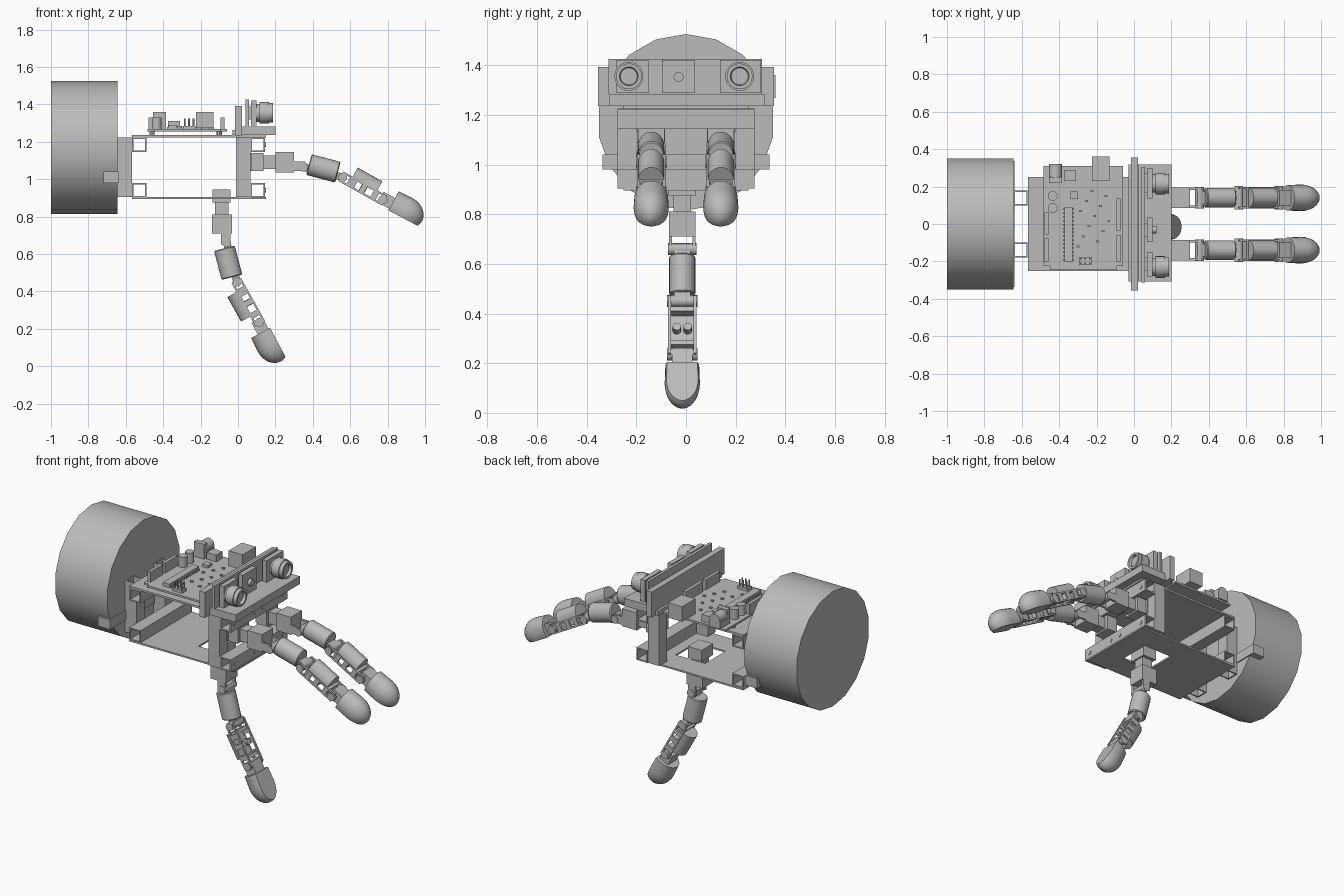
import bpy, bmesh, math
from mathutils import Matrix, Vector

if "Cube" in bpy.data.objects:
    bpy.data.objects.remove(bpy.data.objects["Cube"])

grey = bpy.data.materials.new("plain grey")
grey.use_nodes = True
grey.diffuse_color = (0.5, 0.5, 0.5, 1)
grey.node_tree.nodes["Principled BSDF"].inputs["Base Color"].default_value = (0.5, 0.5, 0.5, 1)

I = Matrix.Identity(4)
T = Matrix.Translation
TO_Z = Matrix.Rotation(-math.pi / 2, 4, 'Y')
TO_Y = Matrix.Rotation(math.pi / 2, 4, 'Z')


def box(bm, x, y, z, m=I):
    """Box from three (low, high) ranges."""
    size = [b - a for a, b in (x, y, z)]
    mid = [(a + b) / 2 for a, b in (x, y, z)]
    bmesh.ops.create_cube(bm, size=1, matrix=m @ T(mid) @ Matrix.Diagonal((*size, 1)))


def lathe(bm, profile, m=I, segs=20, wy=1, wz=1, cut=None):
    """Revolve (along, radius) points round X; optionally slice flat at a height."""
    part = bmesh.new()
    rings = []
    for u, r in profile:
        rings.append([part.verts.new((u, r * wy * math.sin(2 * math.pi * i / segs),
                                      r * wz * math.cos(2 * math.pi * i / segs)))
                      for i in range(segs)])
    for a, b in zip(rings, rings[1:]):
        for i in range(segs):
            j = (i + 1) % segs
            part.faces.new((a[i], a[j], b[j], b[i]))
    part.faces.new(rings[0])
    part.faces.new(rings[-1])
    if cut is not None:
        bmesh.ops.bisect_plane(part, geom=part.verts[:] + part.edges[:] + part.faces[:],
                               plane_co=(0, 0, cut), plane_no=(0, 0, -1), clear_outer=True)
        bmesh.ops.holes_fill(part, edges=[e for e in part.edges if e.is_boundary])
    part.transform(m)
    temp = bpy.data.meshes.new("temp")
    part.to_mesh(temp)
    part.free()
    bm.from_mesh(temp)
    bpy.data.meshes.remove(temp)


def rod(bm, r, a, b, m=I, segs=16):
    lathe(bm, [(a, r), (b, r)], m, segs)


def tube(bm, x, y, z, axis, t=0.008):
    """Hollow square tube running along one axis."""
    dims = [x, y, z]
    p, q = [i for i in range(3) if i != axis]
    for i, j in ((p, q), (q, p)):
        lo, hi = dims[i]
        for wall in ((lo, lo + t), (hi - t, hi)):
            d = list(dims)
            d[i] = wall
            if i == q:
                d[j] = (dims[j][0] + t, dims[j][1] - t)
            box(bm, *d)


def finish(bm, name):
    bmesh.ops.recalc_face_normals(bm, faces=bm.faces[:])
    for f in bm.faces:
        f.smooth = True
    for e in bm.edges:
        e.smooth = e.calc_face_angle(0) < math.radians(32)
    mesh = bpy.data.meshes.new(name)
    bm.to_mesh(mesh)
    bm.free()
    mesh.materials.append(grey)
    bpy.context.collection.objects.link(bpy.data.objects.new(name, mesh))


# Forearm drum with a cross bar let into its face
bm = bmesh.new()
rod(bm, 0.355, -1, -0.645, T((0, 0, 1.17)), 18)
finish(bm, "forearm_drum")
bm = bmesh.new()
box(bm, (-0.72, -0.638), (-0.337, 0.337), (0.98, 1.04))
finish(bm, "drum_cross_bar")

# Frame of square tubes
bm = bmesh.new()
for s in (-1, 1):
    tube(bm, (-0.645, -0.567), (s * 0.14 - 0.04, s * 0.14 + 0.04), (0.905, 1.222), 2)
    box(bm, (-0.01, 0.068), (s * 0.237 - 0.038, s * 0.237 + 0.038), (0.905, 1.225))
for z in (0.903, 1.146):
    tube(bm, (-0.566, -0.49), (-0.25, 0.25), (z, z + 0.076), 1)
    tube(bm, (0.068, 0.145), (-0.276, 0.276), (z, z + 0.076), 1)
    for y in (-0.235, -0.04, 0.04, 0.235):
        rod(bm, 0.013, 0.145, 0.149, T((0, y, z + 0.038)))
finish(bm, "frame_tubes")

# Plates; the lower one has a window for the thumb
bm = bmesh.new()
box(bm, (-0.566, 0.15), (-0.252, 0.252), (1.224, 1.236))
finish(bm, "top_plate")
bm = bmesh.new()
low = (0.895, 0.905)
box(bm, (-0.566, -0.2), (-0.252, 0.252), low)
box(bm, (0, 0.15), (-0.252, 0.252), low)
for s in (-1, 1):
    box(bm, (-0.2, 0), sorted((s * 0.1, s * 0.252)), low)
finish(bm, "bottom_plate")

# Circuit board and its components
bm = bmesh.new()
box(bm, (-0.485, -0.06), (-0.225, 0.31), (1.256, 1.268))
box(bm, (-0.45, -0.09), (-0.245, -0.225), (1.256, 1.268))
for x in (-0.46, -0.1):
    for y in (-0.2, 0.2):
        rod(bm, 0.014, 1.235, 1.257, T((x, y, 0)) @ TO_Z, 8)
finish(bm, "circuit_board")

bm = bmesh.new()
top = 1.268
box(bm, (-0.225, -0.13), (0.23, 0.36), (top, 1.36))
box(bm, (-0.455, -0.385), (0.22, 0.25), (top, 1.36))
box(bm, (-0.455, -0.385), (0.25, 0.32), (top, 1.31))
rod(bm, 0.035, 0.25, 0.32, T((-0.42, 0, 1.318)) @ TO_Y)
box(bm, (-0.375, -0.31), (0.23, 0.29), (top, 1.31))
box(bm, (-0.34, -0.3), (0.135, 0.175), (top, 1.285))
for y in (0.085, 0.15):
    rod(bm, 0.026, top, 1.33, T((-0.435, y, 0)) @ TO_Z)
box(bm, (-0.372, -0.328), (-0.2, 0.09), (top, 1.29))
for i in range(14):
    y = -0.19 + i * 0.0207
    box(bm, (-0.38, -0.32), (y - 0.004, y + 0.004), (top, 1.278))
for x, spans in ((-0.468, ((-0.2, -0.075), (-0.055, 0.065))),
                 (-0.083, ((-0.2, -0.06), (-0.035, 0.135)))):
    for span in spans:
        box(bm, (x - 0.01, x + 0.01), span, (top, 1.33))
for i in range(3):
    for j in range(2):
        rod(bm, 0.005, top, 1.325, T((-0.285 + i * 0.024, -0.21 + j * 0.024, 0)) @ TO_Z, 6)
box(bm, (-0.295, -0.227), (-0.22, -0.176), (top, 1.285))
for i in range(12):
    x, y = -0.3 + (i * 7 % 12) * 0.015, -0.12 + i * 0.027
    box(bm, (x - 0.008, x + 0.008), (y - 0.005, y + 0.005), (top, 1.277))
finish(bm, "board_components")

# Sensor mount: shelf, tall plates, square modules and lenses
bm = bmesh.new()
box(bm, (-0.03, 0.2), (-0.307, 0.317), (1.236, 1.262))
box(bm, (0.025, 0.2), (-0.307, 0.317), (1.26, 1.283))
box(bm, (-0.015, 0.022), (-0.355, 0.355), (1.235, 1.392))
finish(bm, "sensor_shelf")
bm = bmesh.new()
box(bm, (0.04, 0.058), (-0.312, 0.306), (1.283, 1.425))
for y0, y1 in ((-0.28, -0.15), (-0.097, 0.036), (0.137, 0.3)):
    box(bm, (0.07, 0.1), (y0, y1), (1.287, 1.42))
    box(bm, (0.055, 0.072), (y0 + 0.03, y1 - 0.03), (1.32, 1.39))
finish(bm, "sensor_modules")
bm = bmesh.new()
for y in (-0.23, 0.216):
    lathe(bm, [(0.1, 0.048), (0.115, 0.048), (0.115, 0.058), (0.165, 0.058),
               (0.165, 0.052), (0.188, 0.052), (0.188, 0.038), (0.172, 0.034)],
          T((0, y, 1.355)), 24)
rod(bm, 0.02, 0.1, 0.12, T((0, -0.03, 1.353)))
finish(bm, "sensor_lenses")


def joint(bm, m, half):
    """Hinge pin lying across the finger."""
    rod(bm, 0.024, -half, half, m @ TO_Y, 14)


def finger(name, place):
    def frame(u, v, degrees):
        return place @ T((u, 0, v)) @ Matrix.Rotation(math.radians(degrees), 4, 'Y')

    # Knuckle block with forked bracket
    bm = bmesh.new()
    box(bm, (0.065, 0.135), (-0.055, 0.055), (1.045, 1.14), place)
    box(bm, (0.13, 0.205), (-0.035, 0.035), (1.055, 1.128), place)
    box(bm, (0.2, 0.3), (-0.054, 0.054), (1.037, 1.145), place)
    for s in (-1, 1):
        box(bm, (0.29, 0.36), sorted((s * 0.042, s * 0.054)), (1.045, 1.095), place)
    j1 = frame(0.35, 1.065, 14.7)
    joint(bm, j1, 0.058)
    finish(bm, name + "_knuckle")

    # Round first segment
    bm = bmesh.new()
    lathe(bm, [(0.025, 0.052), (0.03, 0.057), (0.18, 0.057), (0.185, 0.052)],
          j1 @ T((0, 0, 0.02)), 24, wy=0.92)
    box(bm, (-0.015, 0.04), (-0.034, 0.034), (-0.02, 0.02), j1)
    box(bm, (0.17, 0.225), (-0.034, 0.034), (-0.02, 0.02), j1)
    finish(bm, name + "_first_segment")

    # Open link plates, rounded cover and drive parts
    j2 = frame(0.56, 1.01, 29.2)
    bm = bmesh.new()
    for s in (-1, 1):
        side = sorted((s * 0.046, s * 0.058))
        for v in (-0.029, 0.019):
            box(bm, (-0.01, 0.256), side, (v, v + 0.01), j2)
        for u in (-0.012, 0.05, 0.11, 0.18, 0.228):
            box(bm, (u, u + 0.03), side, (-0.024, 0.024), j2)
    for u in (0, 0.246):
        joint(bm, j2 @ T((u, 0, 0)), 0.062)
    for u in (0.035, 0.19):
        box(bm, (u, u + 0.022), (-0.05, 0.05), (-0.02, 0.025), j2)
    lathe(bm, [(0.045, 0.053), (0.195, 0.053)], j2 @ T((0, 0, 0.02)), 24, wz=1.22, cut=0)
    for s in (-1, 1):
        rod(bm, 0.017, -0.015, 0.03, j2 @ T((0.125, s * 0.022, 0)) @ TO_Z, 12)
    finish(bm, name + "_link")

    # Domed fingertip with a flat pad
    j3 = frame(0.773, 0.89, 28)
    bm = bmesh.new()
    box(bm, (-0.015, 0.07), (-0.042, 0.042), (-0.025, 0.04), j3)
    dome = [(0.135 + 0.105 * math.sin(a), max(math.cos(a), 0.03))
            for a in (math.pi / 2 * i / 7 for i in range(8))]
    lathe(bm, [(0.055, 0.96)] + dome, j3, 24, wy=0.071, wz=0.083, cut=-0.035)
    finish(bm, name + "_tip")


for label, s in (("left", 1), ("right", -1)):
    finger(label + "_finger", T((0, s * 0.14, 0)))
    # Bracket tying the finger to its post
    bm = bmesh.new()
    box(bm, (0.055, 0.072), sorted((s * 0.09, s * 0.21)), (1.05, 1.135))
    finish(bm, label + "_finger_bracket")

# Thumb: the same finger mirrored to hang down
finger("thumb", Matrix(((0, 0, -1, 1.005), (0, 1, 0, -0.015), (-1, 0, 0, 1.01), (0, 0, 0, 1))))
